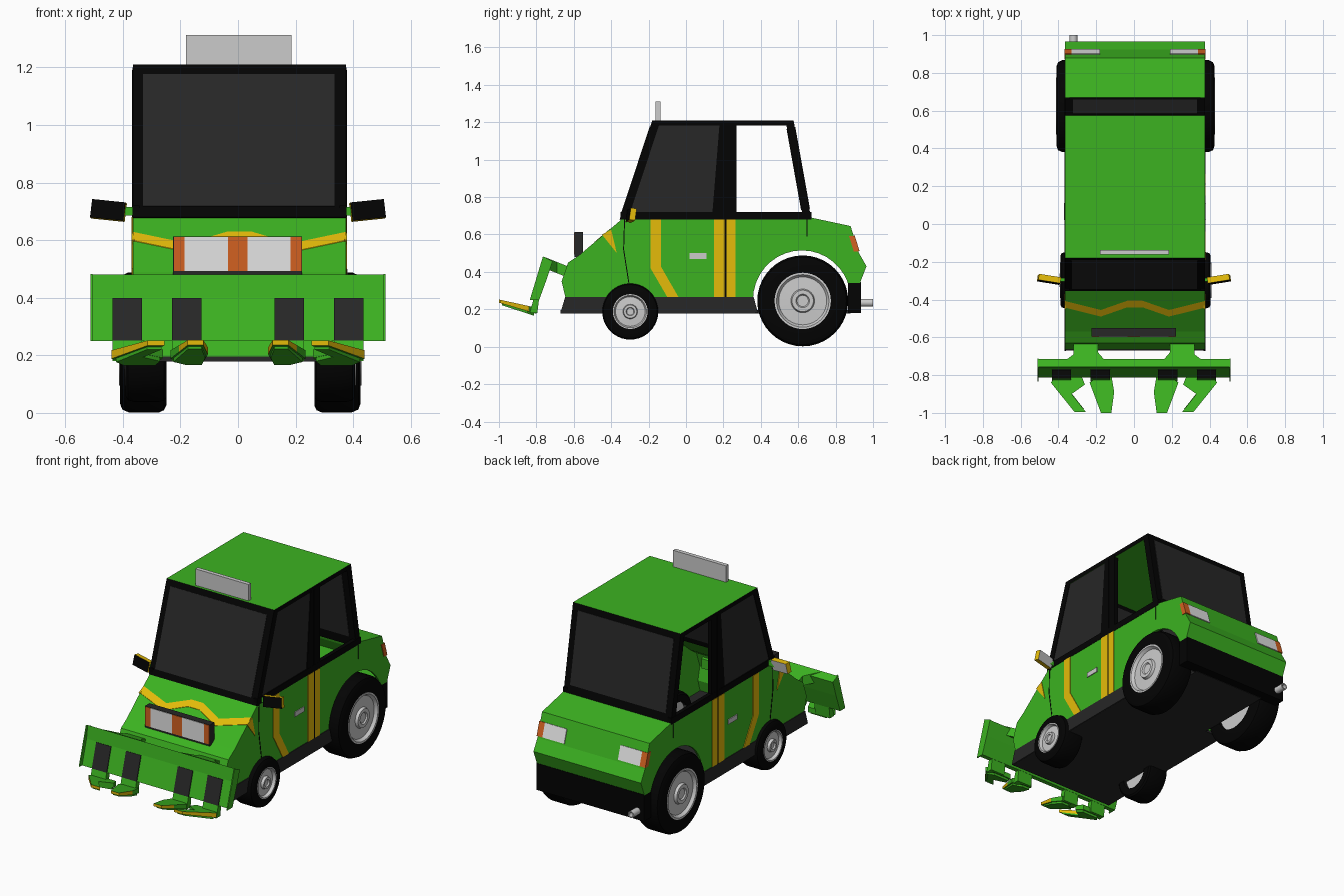
import bpy, bmesh, math
from mathutils import Vector, Matrix

if "Cube" in bpy.data.objects:
    bpy.data.objects.remove(bpy.data.objects["Cube"])


def material(name, r, g, b):
    m = bpy.data.materials.new(name)
    m.use_nodes = True
    m.diffuse_color = (r, g, b, 1)
    m.node_tree.nodes["Principled BSDF"].inputs["Base Color"].default_value = (r, g, b, 1)
    return m


GREEN = material("leaf green", 0.045, 0.45, 0.015)
GOLD = material("gold", 0.78, 0.5, 0.003)
ORANGE = material("orange", 0.65, 0.12, 0.015)
WHITE = material("lamp white", 0.78, 0.78, 0.78)
SILVER = material("silver", 0.6, 0.6, 0.6)
BLACK = material("black", 0.001, 0.001, 0.001)
DARK = material("dark grey", 0.02, 0.02, 0.02)


def finish(name, bm, mats, rule=None):
    bmesh.ops.recalc_face_normals(bm, faces=bm.faces)
    bm.normal_update()
    if rule:
        for f in bm.faces:
            f.material_index = rule(f)
    mesh = bpy.data.meshes.new(name)
    bm.to_mesh(mesh)
    bm.free()
    for m in mats:
        mesh.materials.append(m)
    ob = bpy.data.objects.new(name, mesh)
    bpy.context.collection.objects.link(ob)
    return ob


def prism(name, pts, axis, a, b, *mats, rule=None, lift=None):
    """Extrude a flat outline along one axis from a to b."""
    place = {"x": lambda p, t: (t, p[0], p[1]),
             "z": lambda p, t: (p[0], p[1], t)}[axis]
    bm = bmesh.new()
    low, high = ([bm.verts.new(place(p, t)) for p in pts] for t in (a, b))
    bm.faces.new(low)
    bm.faces.new(high)
    for i in range(len(pts)):
        j = (i + 1) % len(pts)
        bm.faces.new((low[i], low[j], high[j], high[i]))
    if lift:
        for v in bm.verts:
            v.co.z = lift(v.co)
    return finish(name, bm, mats, rule)


def rect(a0, b0, a1, b1):
    return [(a0, b0), (a1, b0), (a1, b1), (a0, b1)]


def mix(p, q, t):
    return Vector(p).lerp(Vector(q), t)


def slab(name, p, q, back, out, x0, x1, mat):
    """Sheet along the side-view line p-q, from depth back to out."""
    p, q = Vector(p), Vector(q)
    d = (q - p).normalized()
    n = Vector((-d.y, d.x))
    return prism(name, [p + n * back, q + n * back, q + n * out, p + n * out], "x", x0, x1, mat)


def lathe(name, profile, centre, side, mat, seg=40):
    """Spin an (x, radius) profile about a sideways axle."""
    bm = bmesh.new()
    verts = [bm.verts.new((x * side, 0, r)) for x, r in profile]
    edges = [bm.edges.new(e) for e in zip(verts, verts[1:])]
    bmesh.ops.spin(bm, geom=verts + edges, axis=(1, 0, 0), cent=(0, 0, 0),
                   angle=math.tau, steps=seg)
    bmesh.ops.remove_doubles(bm, verts=bm.verts, dist=0.0001)
    ob = finish(name, bm, [mat])
    ob.location = centre
    bpy.ops.object.select_all(action="DESELECT")
    ob.select_set(True)
    bpy.context.view_layer.objects.active = ob
    bpy.ops.object.shade_smooth_by_angle(angle=math.radians(35))
    return ob


CX, W = 0.005, 0.37      # body centre line and half width
SIDES = ((1, "left"), (-1, "right"))

# Hollow body: nose and tail shells, dark floor, two side walls
front = [(-0.67, 0.18), (-0.645, 0.265), (-0.665, 0.35), (-0.63, 0.45), (-0.57, 0.49), (-0.345, 0.68)]
rear = [(0.67, 0.69), (0.88, 0.645), (0.925, 0.5), (0.965, 0.43), (0.93, 0.34), (0.87, 0.34)]
arch = [(0.62 + 0.262 * math.cos(a), 0.25 + 0.265 * math.sin(a))
        for a in (math.radians(20 + 10 * i) for i in range(18))] + [(0.37, 0.18)]
for name, outline, centre in (("nose_shell", front, (-0.3, 0.3)), ("tail_shell", rear, (0.6, 0.48))):
    inner = [mix(p, centre, 0.04) for p in reversed(outline)]
    prism(name, outline + inner, "x", CX - 0.36, CX + 0.36, GREEN)
for s, side in SIDES:
    prism(side + "_body_side", front + rear + arch, "x", CX + s * 0.355, CX + s * W, GREEN)
prism("front_floor", rect(-0.67, 0.178, 0.37, 0.195), "x", CX - W, CX + W, DARK)
prism("rear_floor", rect(0.36, 0.178, 0.88, 0.195), "x", CX - 0.25, CX + 0.25, DARK)
prism("rear_bumper", rect(0.865, 0.18, 0.935, 0.345), "x", CX - W, CX + W, BLACK)

# Cabin frame, roof and glass
A0, A1, C1, C0 = (-0.355, 0.68), (-0.18, 1.21), (0.575, 1.21), (0.67, 0.68)
slab("windscreen_frame", A0, A1, -0.042, 0, CX - W, CX + W, BLACK)
slab("rear_window_frame", C1, C0, -0.042, 0, CX - W, CX + W, BLACK)
slab("windscreen_glass", mix(A0, A1, 0.07), mix(A0, A1, 0.935), -0.045, 0.003, CX - 0.335, CX + 0.33, DARK)
slab("rear_glass", mix(C1, C0, 0.07), mix(C1, C0, 0.89), -0.045, 0.003, CX - 0.33, CX + 0.33, DARK)
prism("roof", [A1, C1, (0.58, 1.183), (-0.188, 1.183)], "x", CX - W, CX + W, GREEN, BLACK,
      rule=lambda f: int(abs(f.normal.z) < 0.9))
prism("roof_sign", rect(-0.162, 1.21, -0.137, 1.312), "x", -0.18, 0.185, SILVER)

stripe = [(-0.19, 0.68), (-0.135, 0.68), (-0.135, 0.43), (-0.04, 0.265), (-0.1, 0.265), (-0.19, 0.42)]
seam = [(-0.331, 0.68), (-0.336, 0.52), (-0.308, 0.34), (-0.303, 0.34), (-0.331, 0.52), (-0.326, 0.68)]
for s, side in SIDES:
    def panel(name, pts, mat, out=0.004, depth=0.01):
        prism(side + "_" + name, pts, "x", CX + s * (W + out - depth), CX + s * (W + out), mat)

    panel("belt_rail", rect(-0.35, 0.68, 0.67, 0.72), BLACK, 0.002, 0.025)
    panel("door_pillar", [(0.14, 0.7), (0.27, 0.7), (0.27, 1.2), (0.18, 1.2)], BLACK, 0.001, 0.025)
    panel("door_glass", [(-0.3, 0.71), (0.145, 0.71), (0.187, 1.19), (-0.15, 1.19)], DARK, -0.003)
    # Painted side details
    panel("door_stripe", stripe, GOLD)
    panel("front_pillar_stripe", rect(0.15, 0.265, 0.207, 0.68), GOLD)
    panel("rear_pillar_stripe", rect(0.217, 0.265, 0.265, 0.68), GOLD)
    panel("wing_stripe", [(-0.45, 0.6), (-0.4, 0.625), (-0.37, 0.5)], GOLD)
    panel("pillar_seam", rect(0.207, 0.265, 0.217, 1.19), BLACK, 0.003)
    panel("door_seam", seam, BLACK, 0.002)
    panel("rear_seam", rect(0.645, 0.59, 0.649, 0.68), BLACK, 0.002)
    panel("door_handle", rect(0.02, 0.47, 0.11, 0.5), SILVER, 0.005)
    panel("sill", [(-0.672, 0.179), (-0.646, 0.265), (0.362, 0.265), (0.385, 0.179)], DARK)

    # Rear lamps, wrapping round the corner
    top, low = mix(rear[1], rear[2], 0.36), mix(rear[1], rear[2], 0.93)
    slab(side + "_rear_lamp", top, low, 0, 0.006, CX + s * 0.185, CX + s * 0.335, WHITE)
    slab(side + "_rear_indicator", top, low, 0, 0.006, CX + s * 0.335, CX + s * (W + 0.004), ORANGE)
    panel("side_indicator", [top, low, low - Vector((0.025, 0)), top - Vector((0.025, 0))], ORANGE)

    # Wheels: tyre with rounded shoulders, stepped rim
    for end, y, z, r, out in (("front", -0.298, 0.188, 0.15, 0.398), ("rear", 0.624, 0.245, 0.243, 0.418)):
        k = r * 0.62
        inn = 0.257
        spot = (0.008, y, z)
        lathe(f"{side}_{end}_tyre", [(inn, k), (inn, r * 0.9), (inn + 0.008, r * 0.97), (inn + 0.025, r),
              (out - 0.03, r), (out - 0.008, r * 0.96), (out, r * 0.87), (out, k), (out - 0.02, k)], spot, s, BLACK)
        lathe(f"{side}_{end}_rim", [(out - 0.02, k), (out + 0.003, k), (out + 0.003, k * 0.93),
              (out - 0.015, k * 0.85), (out - 0.012, k * 0.42), (out + 0.004, k * 0.38),
              (out + 0.004, k * 0.24), (out - 0.004, k * 0.2), (out - 0.004, 0)], spot, s, SILVER)
        lathe(f"{side}_{end}_rim_back", [(inn + 0.02, k), (inn + 0.02, 0)], spot, s, SILVER)

    # Wing mirror: black front, gold shell, silver glass
    bm = bmesh.new()
    bmesh.ops.create_cube(bm, size=1, matrix=Matrix.Diagonal((0.118, 0.032, 0.064, 1)))
    mirror = finish(side + "_mirror", bm, [GOLD, BLACK, SILVER],
                    lambda f: 1 if f.normal.y < -0.5 else 2 if f.normal.y > 0.5 else 0)
    mirror.location = (s * 0.45, -0.293, 0.703)
    mirror.rotation_euler = (-0.15, -s * 0.1, s * 0.16)
    prism(side + "_mirror_arm", rect(-0.305, 0.685, -0.285, 0.715), "x", s * 0.36, s * 0.41, GREEN)

# Hood stripe: a wave laid on the slope
wave = [(-W, -0.408), (-0.18, -0.455), (-0.04, -0.406), (0.04, -0.406), (0.18, -0.455), (W, -0.408)]
wave += [(x, y - 0.035) for x, y in reversed(wave)]
prism("hood_stripe", [(x + CX, y) for x, y in wave], "z", -0.003, 0.002, GOLD,
      lift=lambda v: v.z + 0.68 + (v.y + 0.345) * 0.19 / 0.225)

# Light bar on the nose
prism("light_bar", rect(-0.595, 0.48, -0.55, 0.612), "x", -0.225, 0.222, DARK)
cuts = (-0.223, -0.185, -0.035, 0.033, 0.183, 0.22)
for i in range(5):
    prism(f"nose_lamp_{i}", rect(-0.598, 0.492, -0.594, 0.61), "x", cuts[i], cuts[i + 1], (ORANGE, WHITE)[i % 2])

# Front blade with end plates, arms, wear plates and teeth
prism("blade", [(-0.757, 0.48), (-0.768, 0.4), (-0.812, 0.25), (-0.785, 0.25), (-0.745, 0.36), (-0.715, 0.455)],
      "x", -0.505, 0.505, GREEN)
outer_tooth = [(0.41, -0.8), (0.44, -0.84), (0.315, -0.995), (0.255, -0.995), (0.33, -0.9), (0.26, -0.85), (0.28, -0.8)]
inner_tooth = [(0.18, -0.8), (0.235, -0.84), (0.205, -0.92), (0.175, -1), (0.12, -1), (0.105, -0.89), (0.12, -0.8)]
tip = lambda f: int(abs(f.normal.z) < 0.6 and f.calc_center_median().y < -0.9)
slope = lambda v: 0.175 + v.z * 0.04 + (-0.83 - v.y) * (0.32 - 0.1 * v.z)
for s, side in SIDES:
    prism(side + "_blade_end", [(-0.765, 0.482), (-0.835, 0.25), (-0.785, 0.25), (-0.745, 0.36), (-0.713, 0.457)],
          "x", s * 0.505, s * 0.512, GREEN)
    arm = [(0.32, -0.61), (0.19, -0.61), (0.19, -0.68), (0.13, -0.75), (0.4, -0.75), (0.32, -0.69)]
    prism(side + "_blade_arm", [(s * x, y) for x, y in arm], "z", 0, 0.06, GREEN,
          lift=lambda v: v.z + 0.365 - (v.y + 0.62) * 0.4)
    for name, pts, x0, x1 in (("outer", outer_tooth, 0.333, 0.435), ("inner", inner_tooth, 0.127, 0.23)):
        slab(f"{side}_{name}_wear_plate", (-0.812, 0.25), (-0.769, 0.397), 0, 0.005, s * x0, s * x1, DARK)
        prism(f"{side}_{name}_tooth_stub", [(-0.814, 0.26), (-0.785, 0.26), (-0.795, 0.18), (-0.835, 0.18)],
              "x", s * x0, s * x1, GREEN)
        # Gold-edged upper plate over a narrower green underside
        prism(f"{side}_{name}_tooth", [(s * x, y) for x, y in pts], "z", 0.25, 1, GREEN, GOLD, rule=tip, lift=slope)
        mid = sum((Vector(p) for p in pts), Vector((0, 0))) / len(pts)
        keel = [mix(p, mid, 0.15) for p in pts]
        prism(f"{side}_{name}_tooth_keel", [(s * p.x, p.y) for p in keel], "z", -0.1, 0.25, GREEN, lift=slope)

# Exhaust pipe
pipe = lathe("exhaust_pipe", [(0, 0), (0, 0.021), (0.12, 0.021), (0.12, 0.014), (0.06, 0.013), (0.06, 0)],
             (-0.32, 0.88, 0.235), 1, SILVER, 16)
pipe.rotation_euler = (0, 0, math.pi / 2)
